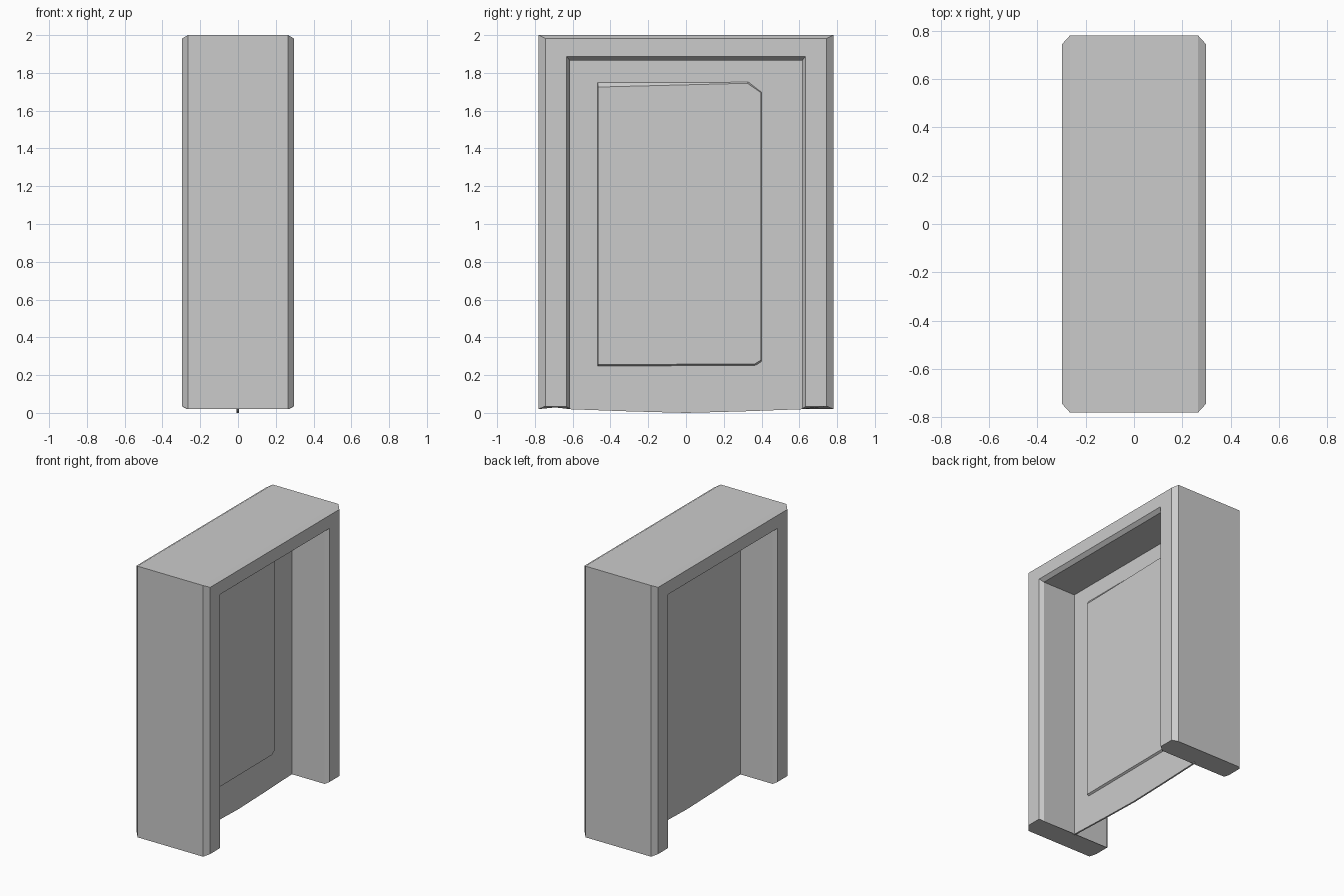
import bpy, bmesh

if "Cube" in bpy.data.objects:
    bpy.data.objects.remove(bpy.data.objects["Cube"])


def make_object(name, rings, caps=True):
    """Loft a list of equal-length closed rings into a solid."""
    bm = bmesh.new()
    loops = [[bm.verts.new(p) for p in ring] for ring in rings]
    n = len(rings[0])
    for a, b in zip(loops, loops[1:]):
        for i in range(n):
            j = (i + 1) % n
            bm.faces.new((a[i], a[j], b[j], b[i]))
    if caps:
        bm.faces.new(loops[0])
        bm.faces.new(loops[-1])
    bmesh.ops.recalc_face_normals(bm, faces=bm.faces[:])
    mesh = bpy.data.meshes.new(name)
    bm.to_mesh(mesh)
    bm.free()
    ob = bpy.data.objects.new(name, mesh)
    bpy.context.collection.objects.link(ob)
    return ob


# Door frame: chamfered section (x, half width y, top z, foot z) swept up, over and down
half = [(0.265, 0.78, 2.0, 0.02), (0.297, 0.745, 1.982, 0.035),
        (0.297, 0.632, 1.887, 0.035), (0.27, 0.615, 1.865, 0.02)]
section = half + [(-x, y, t, f) for x, y, t, f in reversed(half)]
make_object("door_frame", [
    [(x, -y, f) for x, y, t, f in section],
    [(x, -y, t) for x, y, t, f in section],
    [(x, y, t) for x, y, t, f in section],
    [(x, y, f) for x, y, t, f in section],
])

# Thin door leaf with a slightly bowed bottom edge
leaf = [(-0.63, 0.02), (-0.3, 0.008), (0, 0.0), (0.3, 0.008),
        (0.63, 0.02), (0.63, 1.88), (-0.63, 1.88)]
make_object("door_leaf", [[(x, y, z) for y, z in leaf] for x in (-0.008, 0.004)])

# Raised panel on one side, corners clipped toward +y
base = [(-0.468, 0.245), (0.37, 0.25), (0.4, 0.27),
        (0.4, 1.7), (0.33, 1.755), (-0.468, 1.755)]
face = [(-0.465, 0.255), (0.365, 0.26), (0.397, 0.28),
        (0.397, 1.695), (0.325, 1.745), (-0.465, 1.725)]
make_object("raised_panel", [[(0.0, y, z) for y, z in base],
                             [(0.018, y, z) for y, z in face]])
